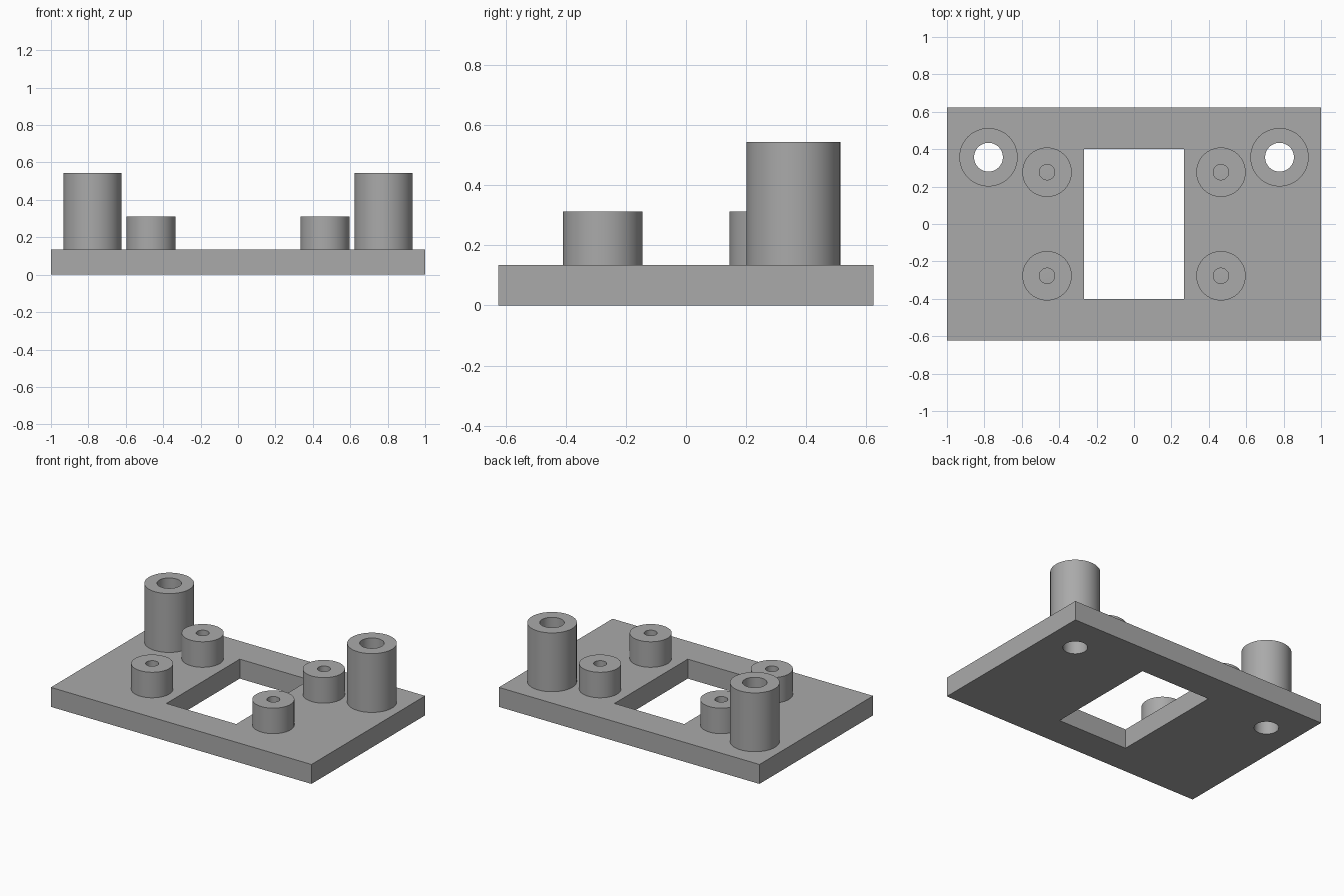
import bpy
import bmesh
import math
from mathutils import Matrix, Vector

cube = bpy.data.objects.get("Cube")
if cube:
    bpy.data.objects.remove(cube, do_unlink=True)

SEGMENTS = 64
PLATE_TOP = 0.135
HALF_X, HALF_Y = 1.0, 0.623
TALL_X, TALL_Y, TALL_BORE = 0.778, 0.357, 0.077
SHORT_X, SHORT_Y, SHORT_BORE = 0.465, 0.277, 0.041

grey = bpy.data.materials.new("plain grey")
grey.use_nodes = True
colour = (0.4, 0.4, 0.4, 1)
grey.diffuse_color = colour
grey.node_tree.nodes["Principled BSDF"].inputs["Base Color"].default_value = colour


def make_object(name, bm):
    mesh = bpy.data.meshes.new(name)
    bm.to_mesh(mesh)
    bm.free()
    mesh.materials.append(grey)
    obj = bpy.data.objects.new(name, mesh)
    bpy.context.collection.objects.link(obj)
    return obj


def smooth(obj):
    bpy.ops.object.select_all(action="DESELECT")
    obj.select_set(True)
    bpy.context.view_layer.objects.active = obj
    bpy.ops.object.shade_smooth_by_angle(angle=math.radians(30))


def add_box(bm, x, y, z0, z1):
    size = Matrix.Diagonal((2 * x, 2 * y, z1 - z0, 1))
    place = Matrix.Translation((0, 0, (z0 + z1) / 2))
    bmesh.ops.create_cube(bm, size=1, matrix=place @ size)


def standoff(name, x, y, outer, bore, top, blind):
    """Revolve a tube wall; a blind bore gets a floor at plate level."""
    bm = bmesh.new()
    profile = [(outer, PLATE_TOP), (outer, top), (bore, top), (bore, PLATE_TOP)]
    if blind:
        profile.append((0, PLATE_TOP + 0.001))
    verts = [bm.verts.new((r, 0, z)) for r, z in profile]
    edges = [bm.edges.new(pair) for pair in zip(verts, verts[1:])]
    bmesh.ops.spin(bm, geom=verts + edges, cent=(0, 0, 0), axis=(0, 0, 1),
                   angle=math.tau, steps=SEGMENTS, use_duplicate=False)
    bmesh.ops.remove_doubles(bm, verts=bm.verts, dist=0.0001)
    bmesh.ops.recalc_face_normals(bm, faces=bm.faces)
    # Make sure the outer wall faces outwards
    wall = max(bm.faces, key=lambda f: f.calc_center_median().xy.length)
    if wall.normal.dot(Vector((*wall.calc_center_median().xy, 0))) < 0:
        bmesh.ops.reverse_faces(bm, faces=bm.faces)
    obj = make_object(name, bm)
    obj.location = (x, y, 0)
    smooth(obj)


# Base plate
bm = bmesh.new()
add_box(bm, HALF_X, HALF_Y, 0, PLATE_TOP)
plate = make_object("base_plate", bm)

# Cutter for the window and the two through bores
bm = bmesh.new()
add_box(bm, 0.268, 0.402, -0.1, 0.3)
for side in (-1, 1):
    bmesh.ops.create_cone(bm, cap_ends=True, segments=SEGMENTS,
                          radius1=TALL_BORE, radius2=TALL_BORE, depth=0.4,
                          matrix=Matrix.Translation((side * TALL_X, TALL_Y, 0.1)))
cutter = make_object("plate_cutter", bm)
cutter.hide_render = True

cut = plate.modifiers.new("openings", "BOOLEAN")
cut.operation = "DIFFERENCE"
cut.solver = "EXACT"
cut.object = cutter
bpy.context.view_layer.objects.active = plate
bpy.ops.object.modifier_apply(modifier=cut.name)
bpy.data.objects.remove(cutter, do_unlink=True)
smooth(plate)

# Tall through posts at the back, short blind bosses around the window
for side, label in ((-1, "right"), (1, "left")):
    standoff(f"tall_post_{label}", side * TALL_X, TALL_Y,
             0.156, TALL_BORE, 0.543, False)
    for end, place in ((-1, "front"), (1, "back")):
        standoff(f"short_boss_{place}_{label}", side * SHORT_X, end * SHORT_Y,
                 0.132, SHORT_BORE, 0.312, True)
